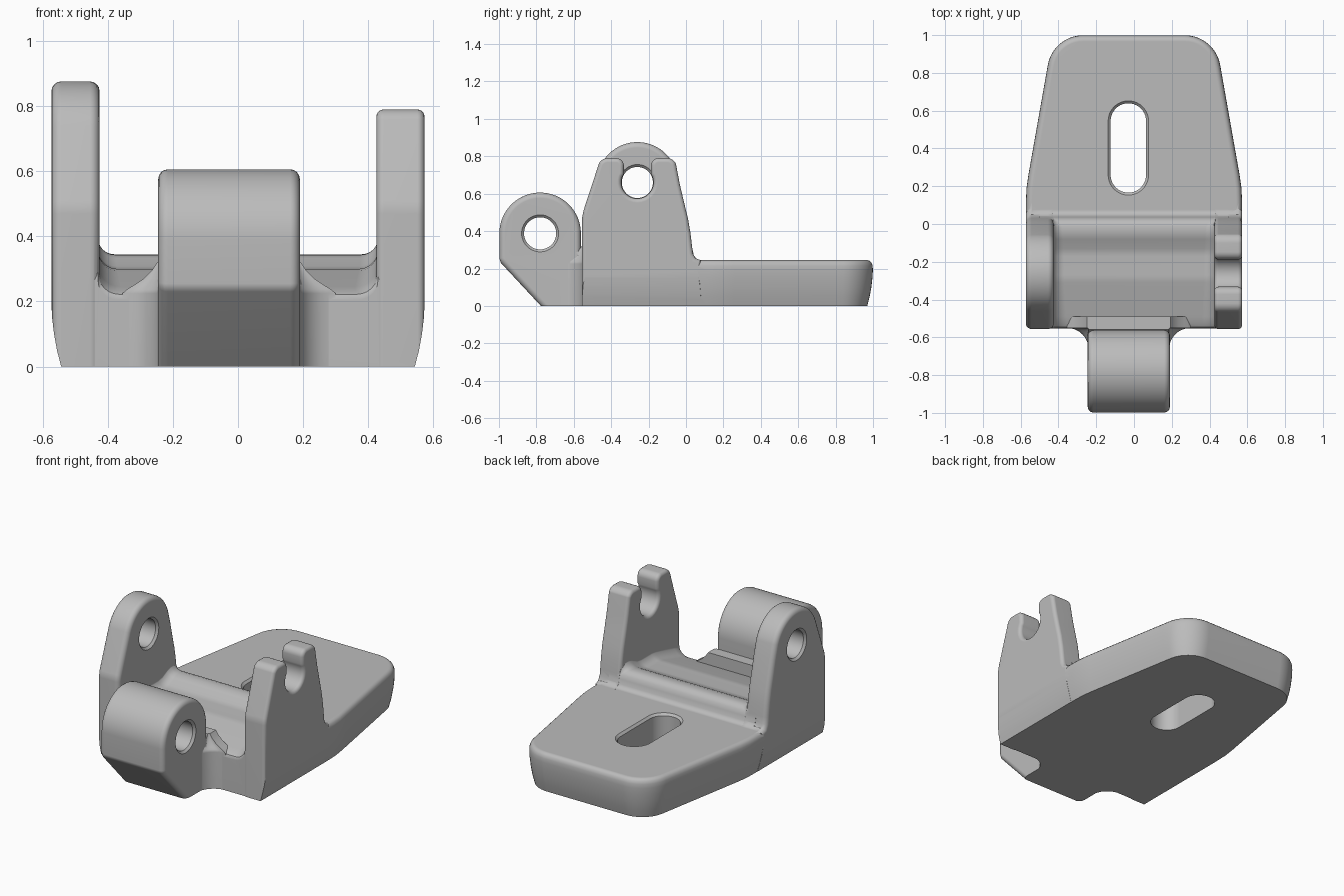
import bpy, bmesh, math
from mathutils import Vector

if "Cube" in bpy.data.objects:
    bpy.data.objects.remove(bpy.data.objects["Cube"])

grey = bpy.data.materials.new("plain_grey")
grey.diffuse_color = (0.5, 0.5, 0.5, 1)
grey.use_nodes = True
grey.node_tree.nodes["Principled BSDF"].inputs["Base Color"].default_value = grey.diffuse_color


def arc(cx, cy, r, a0, a1, n=12):
    """Points on an arc, angles in degrees."""
    return [(cx + r * math.cos(math.radians(a0 + (a1 - a0) * i / n)),
             cy + r * math.sin(math.radians(a0 + (a1 - a0) * i / n))) for i in range(n + 1)]


def inset(pts, d):
    """Move a closed outline inward by d (outward when negative)."""
    area = sum(p[0] * q[1] - q[0] * p[1] for p, q in zip(pts, pts[1:] + pts[:1]))
    s = 1 if area > 0 else -1
    out = []
    for i, p in enumerate(pts):
        a, b, c = Vector(pts[i - 1]), Vector(p), Vector(pts[(i + 1) % len(pts)])
        u, v = (b - a).normalized(), (c - b).normalized()
        n1, n2 = Vector((-u.y, u.x)) * s, Vector((-v.y, v.x)) * s
        m = (n1 + n2) / max(0.4, 1 + n1.dot(n2))
        out.append(tuple(b + m * d))
    return out


def loft(name, axis, rings):
    """Skin a list of (position, outline) along an axis."""
    place = {"x": lambda t, p: (t, p[0], p[1]),
             "y": lambda t, p: (p[0], t, p[1]),
             "z": lambda t, p: (p[0], p[1], t)}[axis]
    bm = bmesh.new()
    loops = [[bm.verts.new(place(t, p)) for p in pts] for t, pts in rings]
    n = len(loops[0])
    for a, b in zip(loops, loops[1:]):
        for i in range(n):
            j = (i + 1) % n
            bm.faces.new((a[i], a[j], b[j], b[i]))
    bm.faces.new(loops[0])
    bm.faces.new(loops[-1])
    bmesh.ops.recalc_face_normals(bm, faces=bm.faces)
    mesh = bpy.data.meshes.new(name)
    bm.to_mesh(mesh)
    bm.free()
    mesh.materials.append(grey)
    ob = bpy.data.objects.new(name, mesh)
    bpy.context.collection.objects.link(ob)
    return ob


def slab(name, pts, lo, hi, r):
    """Profile in y,z extruded along x with rounded rims."""
    q = [(r * (1 - math.sin(a)), r * (1 - math.cos(a)))
         for a in (math.pi / 2 * k / 4 for k in range(5))]
    rings = [(lo + e, inset(pts, d)) for d, e in q]
    rings += [(hi - e, inset(pts, d)) for d, e in reversed(q)]
    return loft(name, "x", rings)


def combine(ob, other, op):
    m = ob.modifiers.new("bool", "BOOLEAN")
    m.operation, m.solver, m.object = op, "EXACT", other
    bpy.context.view_layer.objects.active = ob
    bpy.ops.object.modifier_apply(modifier=m.name)
    bpy.data.objects.remove(other)


def through_hole(name, axis, pts, lo, hi, c=0.013):
    """Cutter with a small chamfer at both mouths."""
    return loft(name, axis, [(lo - c, inset(pts, -2 * c)), (lo + c, pts),
                             (hi - c, pts), (hi + c, inset(pts, -2 * c))])


def outline(front):
    """Plan of the base, tapering to a rounded back."""
    half = [(0.573, front), (0.573, 0.12), (0.57, 0.19), (0.56, 0.26), (0.463, 0.81)]
    half += arc(0.27, 0.81, 0.19, 10, 90, 10)
    return half + [(-x, y) for x, y in reversed(half)]


# Base plate with drafted sides and rounded top rim
draft = [(-0.05, 0.033), (0, 0.03), (0.05, 0.017), (0.1, 0.008), (0.15, 0.002), (0.19, 0)]
plan = inset(outline(-0.3), 0.001)
plate = loft("hinge_bracket", "z", [(z, inset(plan, d)) for z, d in draft] +
             [(0.215, inset(plan, 0.001)), (0.231, inset(plan, 0.007)),
              (0.241, inset(plan, 0.017)), (0.245, inset(plan, 0.032))])

# Saddle between the arms, filleted up into both
stations = [(-0.552, 0.205, 0.06), (-0.545, 0.222, 0.065), (-0.525, 0.233, 0.07),
            (-0.49, 0.245, 0.07), (-0.31, 0.295, 0.06), (-0.27, 0.3, 0.06),
            (-0.17, 0.3, 0.06), (-0.13, 0.308, 0.058), (-0.08, 0.333, 0.055),
            (-0.05, 0.343, 0.053), (-0.015, 0.345, 0.05), (0.01, 0.337, 0.035),
            (0.027, 0.32, 0.01), (0.036, 0.295, 0.003), (0.042, 0.268, 0.002),
            (0.055, 0.252, 0.001), (0.08, 0.243, 0.001)]
rings = []
for y, h, r in stations:
    half = arc(0.43 - r, h + r, r, -90, 0, 6) + [(0.5, h + r), (0.5, -0.05)]
    rings.append((y, half + [(-x, z) for x, z in reversed(half)]))
saddle = loft("saddle", "y", rings)

# Arms: left one rounded with a hole, right one an open hook
back_edge = [(-0.052, 0.71), (-0.033, 0.65), (-0.012, 0.56), (0.01, 0.47), (0.024, 0.39),
             (0.032, 0.32), (0.037, 0.28), (0.05, 0.256), (0.08, 0.243), (0.08, -0.08)]
front_edge = [(-0.556, -0.08), (-0.556, 0.47), (-0.548, 0.51)]
left = front_edge + arc(-0.26, 0.66, 0.216, 158, 20, 24) + back_edge[1:]
left_arm = slab("left_arm", left, -0.573, -0.425, 0.03)
horn = arc(-0.42, 0.74, 0.05, 158, 90, 5) + arc(-0.372, 0.75, 0.04, 90, 0, 5)
horn2 = [(-0.52 - y, z) for y, z in reversed(horn)]
hook = front_edge + horn + arc(-0.26, 0.66, 0.086, 147, 393, 20) + horn2 + back_edge[1:]
right_arm = slab("right_arm", hook, 0.425, 0.573, 0.022)

for part in (saddle, left_arm, right_arm):
    combine(plate, part, "UNION")

# Trim the arm sides to the drafted plan
full = outline(-0.75)
envelope = loft("envelope", "z", [(z, inset(full, d)) for z, d in draft] + [(1.2, full)])
combine(plate, envelope, "INTERSECT")

# Front knuckle barrel with chamfered underside
barrel = arc(-0.78, 0.388, 0.218, 0, 180, 32)
barrel += [(-0.998, 0.255), (-0.99, 0.23), (-0.72, -0.06), (-0.5, -0.06), (-0.5, 0.25),
           (-0.562, 0.3)]
knuckle = slab("knuckle", barrel, -0.245, 0.19, 0.03)

# Webs blending the knuckle sides into the body
rings = []
for z, r in [(-0.05, 0.115), (0.225, 0.115), (0.238, 0.1), (0.25, 0.08), (0.27, 0.05),
             (0.295, 0.025), (0.32, 0.008)]:
    right = arc(0.185 + r, -0.55 - r, r, 180, 90, 8) + [(0.185 + r, -0.49)]
    rings.append((z, right + [(-0.055 - x, y) for x, y in reversed(right)]))
web = loft("web", "z", rings)
combine(knuckle, web, "UNION")
combine(plate, knuckle, "UNION")

# Pin holes and the long mounting slot
combine(plate, through_hole("knuckle_hole", "x", arc(-0.78, 0.388, 0.086, 0, 352.5, 47),
                            -0.245, 0.19), "DIFFERENCE")
combine(plate, through_hole("arm_hole", "x", arc(-0.26, 0.66, 0.083, 0, 352.5, 47),
                            -0.573, -0.425), "DIFFERENCE")
slot = arc(-0.03, 0.545, 0.094, 0, 180, 20) + arc(-0.03, 0.26, 0.094, 180, 360, 20)
combine(plate, through_hole("slot", "z", slot, -0.03, 0.245), "DIFFERENCE")

# Flat underside
box = [(-2, -2), (2, -2), (2, 2), (-2, 2)]
combine(plate, loft("floor_cut", "z", [(-1, box), (0, box)]), "DIFFERENCE")

bpy.ops.object.select_all(action="DESELECT")
plate.select_set(True)
bpy.context.view_layer.objects.active = plate
bpy.ops.object.shade_smooth_by_angle(angle=math.radians(32))
plate.modifiers.new("even_normals", "WEIGHTED_NORMAL").keep_sharp = True
